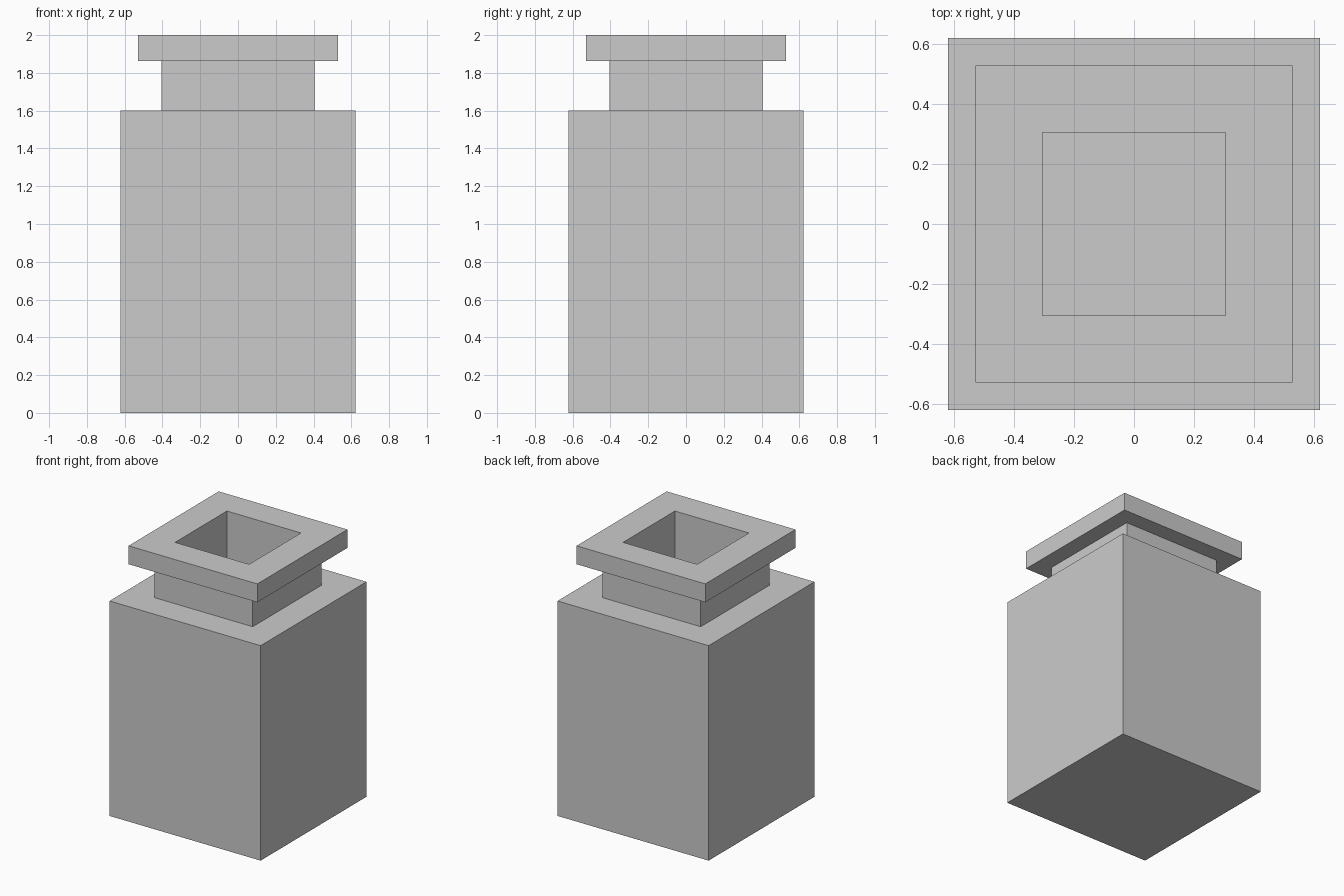
import bpy, bmesh

if "Cube" in bpy.data.objects:
    bpy.data.objects.remove(bpy.data.objects["Cube"])

# Profile of the square jar: (half width, height), outside up, then inside down
PROFILE = [
    (0.622, 0.0), (0.622, 1.6),      # body
    (0.405, 1.6), (0.405, 1.863),    # neck
    (0.53, 1.863), (0.53, 2.0),      # lip
    (0.305, 2.0), (0.305, 1.5),      # opening
    (0.522, 1.5), (0.522, 0.1),      # hollow inside
]
CORNERS = [(-1, -1), (1, -1), (1, 1), (-1, 1)]


def square_lathe(name, profile):
    """Stack square rings along the profile, bridge them and cap both ends."""
    bm = bmesh.new()
    rings = [[bm.verts.new((sx * r, sy * r, z)) for sx, sy in CORNERS]
             for r, z in profile]
    for low, high in zip(rings, rings[1:]):
        for i in range(4):
            j = (i + 1) % 4
            bm.faces.new((low[i], low[j], high[j], high[i]))
    bm.faces.new(rings[0][::-1])   # underside
    bm.faces.new(rings[-1])        # inner floor
    mesh = bpy.data.meshes.new(name)
    bm.to_mesh(mesh)
    bm.free()
    obj = bpy.data.objects.new(name, mesh)
    bpy.context.collection.objects.link(obj)
    return obj


square_lathe("square_jar", PROFILE)
